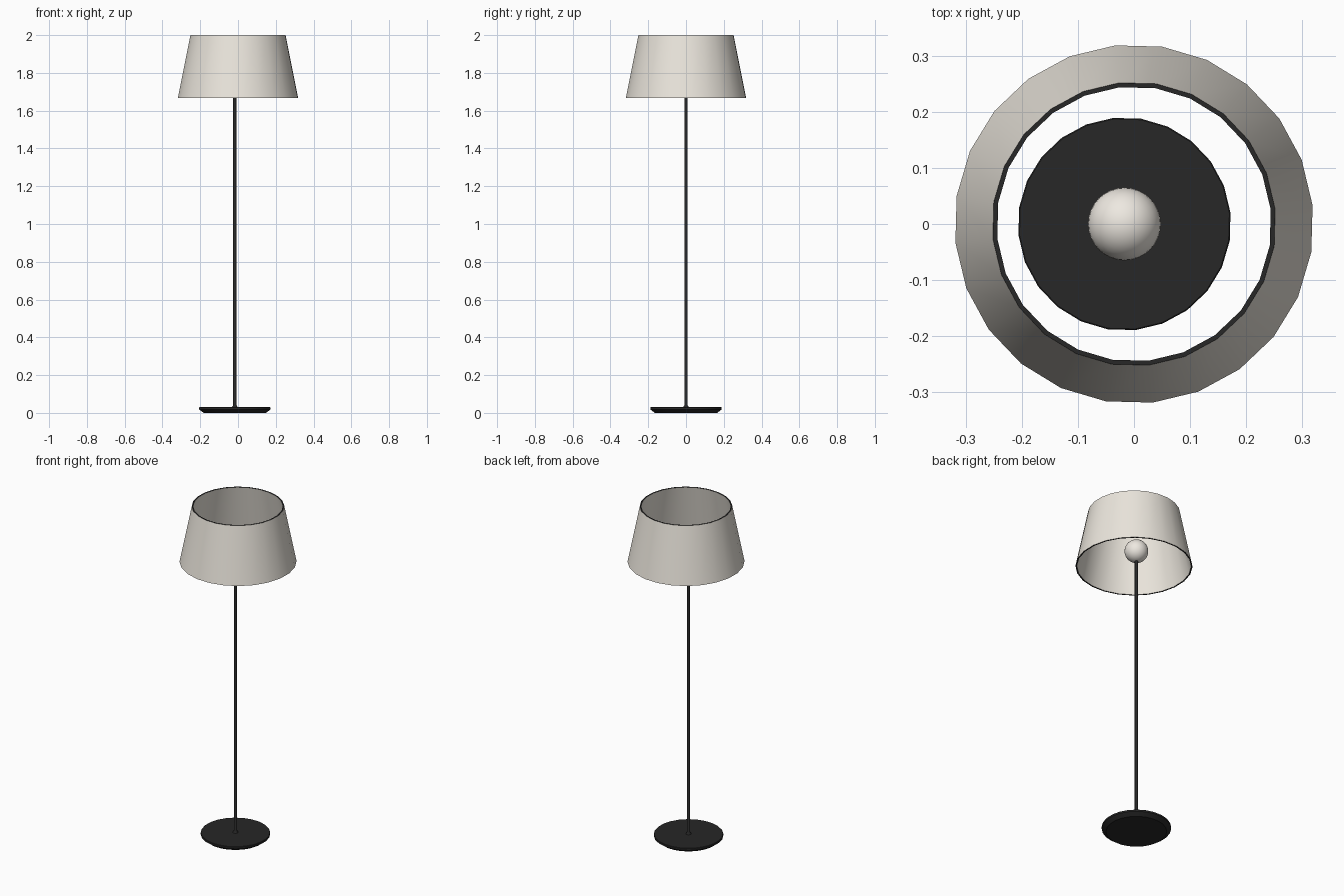
import bpy, bmesh
from math import cos, sin, pi, radians

if "Cube" in bpy.data.objects:
    bpy.data.objects.remove(bpy.data.objects["Cube"])

AXIS = -0.017   # the stand sits slightly left of the shade centre


def material(name, rgb):
    m = bpy.data.materials.new(name)
    m.diffuse_color = (*rgb, 1)
    m.use_nodes = True
    m.node_tree.nodes["Principled BSDF"].inputs["Base Color"].default_value = m.diffuse_color
    return m


BLACK = material("black_metal", (0.02, 0.02, 0.02))
CREAM = material("cream_fabric", (0.83, 0.79, 0.72))
GLASS = material("white_glass", (0.85, 0.81, 0.75))


def finish(obj, angle=35):
    bpy.ops.object.select_all(action='DESELECT')
    obj.select_set(True)
    bpy.context.view_layer.objects.active = obj
    bpy.ops.object.shade_smooth_by_angle(angle=radians(angle))


def lathe(name, profile, sides, x, mats, closed=False, slots=None, turn=radians(6)):
    """Spin (radius, z) points; open profiles get flat end caps."""
    bm = bmesh.new()
    rings = [[bm.verts.new((r * cos(turn + 2 * pi * i / sides),
                            r * sin(turn + 2 * pi * i / sides), z))
              for i in range(sides)] for r, z in profile]
    count = len(rings) if closed else len(rings) - 1
    for k in range(count):
        a, b = rings[k], rings[(k + 1) % len(rings)]
        for i in range(sides):
            j = (i + 1) % sides
            f = bm.faces.new((a[i], a[j], b[j], b[i]))
            f.material_index = slots[k] if slots else 0
    if not closed:
        bm.faces.new(rings[0][::-1])
        bm.faces.new(rings[-1])
    bmesh.ops.recalc_face_normals(bm, faces=bm.faces)
    me = bpy.data.meshes.new(name)
    bm.to_mesh(me)
    bm.free()
    for m in mats:
        me.materials.append(m)
    obj = bpy.data.objects.new(name, me)
    obj.location.x = x
    bpy.context.collection.objects.link(obj)
    finish(obj)
    return obj


# Round foot, tapered underneath
lathe("base", [(0.166, 0), (0.19, 0.018), (0.19, 0.028), (0.188, 0.03)], 24, AXIS, [BLACK])

# Thin pole with a small flared collar at the foot
lathe("pole", [(0.016, 0.029), (0.013, 0.034), (0.009, 0.04), (0.009, 1.712)], 16, AXIS, [BLACK])

# Bulb
bpy.ops.mesh.primitive_uv_sphere_add(segments=32, ring_count=16, radius=0.065,
                                     location=(AXIS, 0, 1.768))
bulb = bpy.context.object
bulb.name = "bulb"
bulb.data.materials.append(GLASS)
finish(bulb, 60)

# Open tapered shade: outer wall, dark top rim, inner wall, dark bottom rim
lathe("shade", [(0.32, 1.667), (0.253, 2.0), (0.245, 2.0), (0.312, 1.667)], 24, 0,
      [CREAM, BLACK], closed=True, slots=[0, 1, 0, 1])
